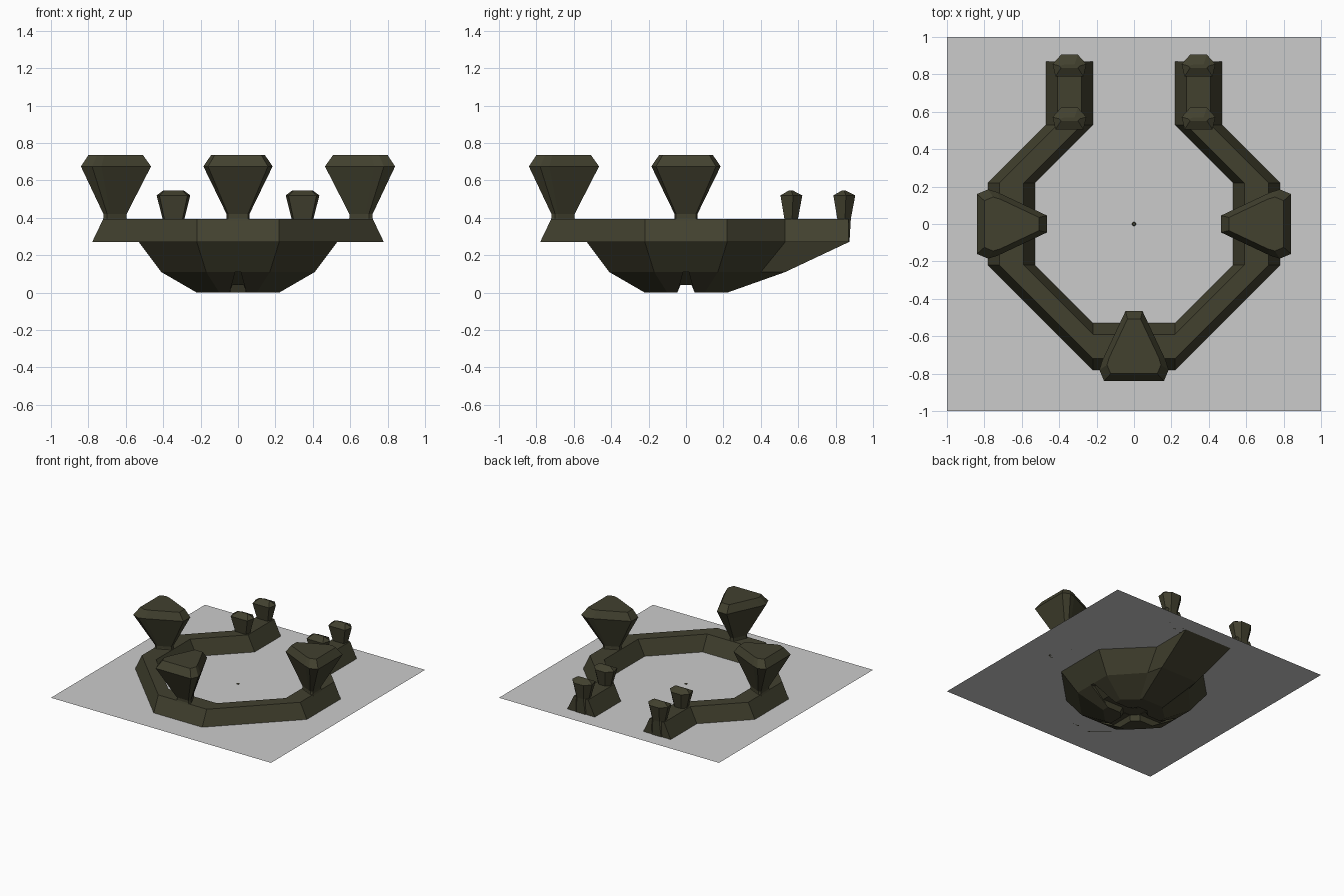
import bpy, bmesh, math
from mathutils import Matrix

if "Cube" in bpy.data.objects:
    bpy.data.objects.remove(bpy.data.objects["Cube"])


def material(name, col):
    m = bpy.data.materials.new(name)
    m.diffuse_color = (*col, 1)
    m.use_nodes = True
    m.node_tree.nodes["Principled BSDF"].inputs["Base Color"].default_value = m.diffuse_color
    return m


OLIVE = material("dark olive stone", (0.054, 0.052, 0.028))
GREY = material("light grey ground", (0.6, 0.6, 0.6))
GROUND = 0.27


def make(name, bm, mat=OLIVE):
    bmesh.ops.recalc_face_normals(bm, faces=bm.faces)
    me = bpy.data.meshes.new(name)
    bm.to_mesh(me)
    bm.free()
    me.materials.append(mat)
    ob = bpy.data.objects.new(name, me)
    bpy.context.collection.objects.link(ob)
    return ob


def loft(name, rings, matrix=Matrix(), mat=OLIVE):
    """Closed skin through equal-length rings of 3D points, capped at both ends."""
    bm = bmesh.new()
    vs = [[bm.verts.new(p) for p in r] for r in rings]
    n = len(rings[0])
    for a, b in zip(vs, vs[1:]):
        for i in range(n):
            j = (i + 1) % n
            bm.faces.new((a[i], a[j], b[j], b[i]))
    bm.faces.new(vs[0][::-1])
    bm.faces.new(vs[-1])
    bm.transform(matrix)
    return make(name, bm, mat)


def mirror_x(pts):
    return pts + [(-x, y) for x, y in reversed(pts)]


# ground sheet
bm = bmesh.new()
bmesh.ops.create_grid(bm, x_segments=1, y_segments=1, size=1,
                      matrix=Matrix.Translation((0, 0, GROUND)))
make("ground_sheet", bm, GREY)

# horseshoe wall: trapezoid section swept round the pit
profile = [(0, GROUND), (0.06, 0.395), (0.19, 0.395), (0.25, GROUND)]
half = [(0.22, 0.87, 1, 0), (0.22, 0.53, 1, 0), (0.53, 0.22, 1, 0),
        (0.53, -0.22, 1, 0), (0.22, -0.53, 0, -1)]
path = half + [(-x, y, -dx, dy) for x, y, dx, dy in reversed(half)]
loft("horseshoe_wall", [[(x + dx * o, y + dy * o, z) for o, z in profile]
                        for x, y, dx, dy in path])

# sunken pit with a ramp at the back
levels = [
    (0.00, [(0.10, -0.22), (0.22, -0.10), (0.22, 0.10), (0.11, 0.20), (0.10, 0.22)]),
    (0.11, [(0.17, -0.41), (0.41, -0.17), (0.41, 0.17), (0.20, 0.40), (0.17, 0.53)]),
    (GROUND, [(0.22, -0.53), (0.53, -0.22), (0.53, 0.22), (0.22, 0.53), (0.22, 0.87)]),
]
pit = loft("pit_bowl", [[(x, y, z) for x, y in mirror_x(p)] for z, p in levels])

# drain channels and floor recess cut in the underside
cutters = []
sec = [(-0.055, -0.02), (0.055, -0.02), (0.03, 0.04), (-0.03, 0.04)]
cutters.append(loft("side_channel_cutter",
                    [[(x, y, z) for y, z in sec] for x in (-0.5, 0.5)]))
cutters.append(loft("front_channel_cutter",
                    [[(x, y, z) for x, z in sec] for y in (-0.5, 0.02)]))
oct8 = [(math.cos(math.radians(22.5 + 45 * i)), math.sin(math.radians(22.5 + 45 * i)))
        for i in range(8)]
cutters.append(loft("floor_recess_cutter",
                    [[(x * r, y * r, z) for x, y in oct8]
                     for r, z in ((0.12, -0.02), (0.09, 0.042))]))
# tapering grooves up the lower walls
for a in (0, 90, -90):
    groove = [[(0.05, -0.19, -0.02), (-0.05, -0.19, -0.02), (-0.05, -0.6, -0.02), (0.05, -0.6, -0.02)],
              [(0.015, -0.375, 0.11), (-0.015, -0.375, 0.11), (-0.015, -0.6, 0.11), (0.015, -0.6, 0.11)]]
    cutters.append(loft("wall_groove_cutter", groove, Matrix.Rotation(math.radians(a), 4, "Z")))
for c in cutters:
    c.hide_render = True
    m = pit.modifiers.new("cut", "BOOLEAN")
    m.operation, m.solver, m.object = "DIFFERENCE", "EXACT", c
me = bpy.data.meshes.new_from_object(
    pit.evaluated_get(bpy.context.evaluated_depsgraph_get()))
pit.modifiers.clear()
# leave the pit open at the top, under the ground sheet
bm = bmesh.new()
bm.from_mesh(me)
bmesh.ops.delete(bm, geom=[f for f in bm.faces
                           if all(v.co.z > GROUND - 0.005 for v in f.verts)],
                 context="FACES_ONLY")
bm.to_mesh(me)
bm.free()
pit.data = me
for c in cutters:
    bpy.data.objects.remove(c)

# slender centre spike, its tip just through the ground
loft("centre_spike", [[(x * r, y * r, z) for x, y in oct8]
                      for r, z in ((0.03, 0.04), (0.01, GROUND + 0.003))])

# three large hourglass pillars with blunt triangular tops
tri = [(0.16, -0.84), (0.185, -0.78), (0.17, -0.73), (0.045, -0.465)]
tri = mirror_x(tri)
C = -0.66
stack = [(0.58, GROUND), (0.33, 0.40), (0.33, 0.42), (1.0, 0.675), (0.78, 0.735)]
for name, a in (("front_pillar", 0), ("right_pillar", 90), ("left_pillar", -90)):
    loft(name, [[(x * s, C + (y - C) * s, z) for x, y in tri] for s, z in stack],
         Matrix.Rotation(math.radians(a), 4, "Z"))

# four small hexagonal posts on the wall ends, with ridged tops
hexa = [(0.09, 0.012), (0.045, 0.062), (-0.045, 0.062),
        (-0.09, 0.012), (-0.075, -0.055), (0.075, -0.055)]
small = [(0.9, 0.5, GROUND), (0.65, 0.62, 0.395), (1, 1, 0.52), (0.6, 0.15, 0.547)]
for side in (-1, 1):
    for y0 in (0.56, 0.843):
        loft("small_post", [[(x * sx, y * sy, z) for x, y in hexa] for sx, sy, z in small],
             Matrix.Translation((0.345 * side, y0, 0)))
